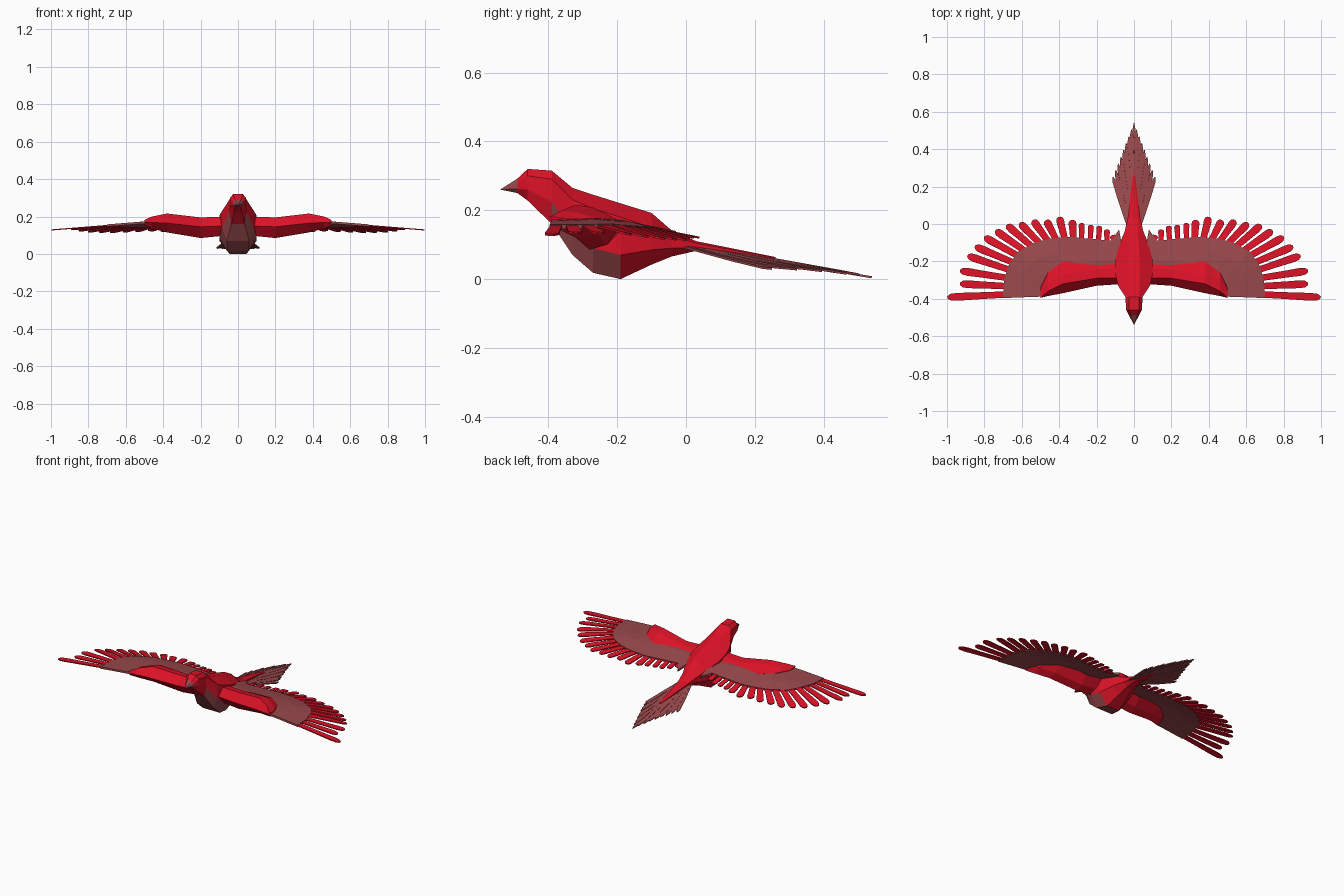
import bpy, bmesh, math
from mathutils import Vector

if "Cube" in bpy.data.objects:
    bpy.data.objects.remove(bpy.data.objects["Cube"])


def material(name, rgb):
    m = bpy.data.materials.new(name)
    m.diffuse_color = (*rgb, 1)
    m.use_nodes = True
    m.node_tree.nodes["Principled BSDF"].inputs["Base Color"].default_value = m.diffuse_color
    return m


RED = material("bright red", (0.72, 0.006, 0.02))
MUTED = material("muted red brown", (0.32, 0.066, 0.072))


def make(name, verts, faces, mats, rule=None, mirror=False, solid=0):
    mesh = bpy.data.meshes.new(name)
    mesh.from_pydata([tuple(v) for v in verts], [], faces)
    for m in mats:
        mesh.materials.append(m)
    bm = bmesh.new()
    bm.from_mesh(mesh)
    bmesh.ops.recalc_face_normals(bm, faces=bm.faces)
    bm.to_mesh(mesh)
    bm.free()
    if rule:
        for p in mesh.polygons:
            p.material_index = rule(p)
    ob = bpy.data.objects.new(name, mesh)
    bpy.context.collection.objects.link(ob)
    if solid:
        s = ob.modifiers.new("thickness", 'SOLIDIFY')
        s.thickness, s.offset = solid, 0
    if mirror:
        ob.modifiers.new("mirror", 'MIRROR')
    return ob


def loft(rings):
    """Skin a list of equal rings, capping both ends."""
    n = len(rings[0])
    verts = [v for r in rings for v in r]
    faces = [(i * n + k, i * n + (k + 1) % n, (i + 1) * n + (k + 1) % n, (i + 1) * n + k)
             for i in range(len(rings) - 1) for k in range(n)]
    faces += [tuple(range(n)), tuple(range(len(verts) - n, len(verts)))]
    return verts, faces


# Body and head: y, then heights top/upper/lower/bottom, then half widths top/side/bottom
def body_ring(y, zt, zu, zl, zb, wt, w, wb):
    half = [(wt, zt), (w, zu), (w, zl), (wb, zb)]
    return [(x, y, z) for x, z in half] + [(-x, y, z) for x, z in reversed(half)]


stations = [
    (-0.49, .292, .28, .262, .25, .016, .026, .014),
    (-0.46, .32, .30, .26, .228, .026, .042, .02),
    (-0.39, .315, .29, .225, .16, .026, .046, .035),
    (-0.33, .265, .23, .14, .07, .03, .085, .06),
    (-0.27, .245, .205, .09, .018, .03, .10, .06),
    (-0.19, .22, .18, .07, .0, .03, .10, .045),
    (-0.10, .192, .15, .085, .042, .025, .075, .03),
    (-0.04, .14, .125, .09, .066, .02, .05, .022),
    (0.03, .11, .104, .092, .082, .018, .034, .016),
    (0.26, .064, .062, .058, .056, .003, .006, .003),
]
rings = [body_ring(*s) for s in stations]


def belly_rule(p):
    c = p.center
    ring_faces = (len(stations) - 1) * 8
    low = p.index < ring_faces and p.index % 8 in (2, 3, 4)
    return 1 if low and -0.40 < c.y < -0.19 else 0


make("body", *loft(rings), [RED, MUTED], belly_rule)

# Beak
tip = len(rings[0])
make("beak", rings[0] + [(0, -0.54, 0.26)],
     [(k, (k + 1) % tip, tip) for k in range(tip)] + [tuple(range(tip))], [MUTED])


# Wing arm: x, front/ridge/back y, top/middle/bottom z
def arm_ring(x, yf, yr, yb, zt, zm, zb):
    return [(x, yf, zm), (x, yr - .02, zt), (x, yr + .03, zt - .008),
            (x, yb, zm + .008), (x, yr + .04, zb + .015), (x, yr - .01, zb)]


arm = [(.05, -.32, -.27, -.17, .20, .15, .10),
       (.20, -.33, -.27, -.19, .195, .145, .085),
       (.38, -.37, -.30, -.20, .216, .165, .115),
       (.46, -.385, -.34, -.26, .20, .168, .135),
       (.50, -.39, -.375, -.36, .182, .17, .155)]
make("wing_arm", *loft([arm_ring(*a) for a in arm]), [RED], mirror=True)


# Wing surface height, drooping to the tip and the trailing edge
def wing_z(x, y):
    return .168 - .08 * max(0, x - .5) - .2 * max(0, y + .2)


# Wing covert sheet
inner = [(.04, -.25), (.15, -.25), (.27, -.28), (.35, -.30), (.40, -.32),
         (.43, -.34), (.46, -.36), (.48, -.375), (.49, -.388)]
outer = [(.08, -.03), (.12, -.09), (.35, -.07), (.45, -.08), (.53, -.10),
         (.62, -.15), (.67, -.22), (.695, -.30), (.70, -.396)]
ROWS = 4
verts, faces = [], []
for a, b in zip(inner, outer):
    for r in range(ROWS):
        p = Vector(a).lerp(Vector(b), r / (ROWS - 1))
        verts.append((p.x, p.y, wing_z(p.x, p.y)))
for i in range(len(inner) - 1):
    for r in range(ROWS - 1):
        k = i * ROWS + r
        faces.append((k, k + 1, k + 1 + ROWS, k + ROWS))
make("wing_coverts", verts, faces, [MUTED], mirror=True, solid=.012)


def feather(root, tip, half, height, profile):
    """Flat feather outline from root to tip, laid on a height function."""
    root, tip = Vector(root), Vector(tip)
    d = tip - root
    side = Vector((-d.y, d.x)).normalized() * half
    pts = [root + d * t + side * w for t, w in profile]
    pts += [root + d * t - side * w for t, w in reversed(profile)]
    return [(p.x, p.y, height(p.x, p.y)) for p in pts]


def feather_set(name, outlines, mat, mirror):
    verts, faces = [], []
    for o in outlines:
        n, h = len(verts), len(o) // 2
        verts += o
        faces += [(n + k, n + k + 1, n + 2 * h - 2 - k, n + 2 * h - 1 - k) for k in range(h - 1)]
    make(name, verts, faces, [mat], mirror=mirror, solid=.006)


def along(path, t):
    """Point at fraction t of a polyline's length."""
    pts = [Vector(p) for p in path]
    lens = [(b - a).length for a, b in zip(pts, pts[1:])]
    left = t * sum(lens)
    for a, b, length in zip(pts, pts[1:], lens):
        if left <= length:
            return a.lerp(b, left / length)
        left -= length
    return pts[-1]


# Flight feathers, from wing tip to body
tips = [(.998, -.392), (.93, -.32), (.93, -.25), (.89, -.17), (.85, -.12), (.80, -.07),
        (.74, -.035), (.68, -.005), (.61, .005), (.54, .02), (.47, .02), (.40, .037),
        (.33, .02), (.28, .005), (.23, -.005), (.185, -.01), (.145, -.03), (.115, -.06)]
root_line = [(.69, -.377), (.685, -.30), (.66, -.22), (.61, -.16), (.52, -.11),
             (.45, -.09), (.35, -.08), (.10, -.10)]
wing_profile = [(0, .8), (.55, .9), (.82, 1), (.94, .85), (1, .3)]
feather_set("flight_feathers",
            [feather(along(root_line, i / (len(tips) - 1)), t, .021 if i < 13 else .016,
                     wing_z, wing_profile) for i, t in enumerate(tips)], RED, True)


# Tail fan: long in the middle, outer feathers lower
def tail_z(x, y):
    return .108 - .18 * (y + .03) - .28 * abs(x) * max(0, 1 - max(0, y - .2) * 2.5)


N = 8
tail = []
for i in range(-N, N + 1):
    s = i / N
    tail.append(feather((.025 * s, -.03), (.112 * s, .54 - .29 * abs(s)), .011,
                        lambda x, y, k=i: tail_z(x, y) + (.002 if k % 2 else 0),
                        [(0, .6), (.6, 1), (.92, .9), (1, .15)]))
feather_set("tail_feathers", tail, MUTED, False)
